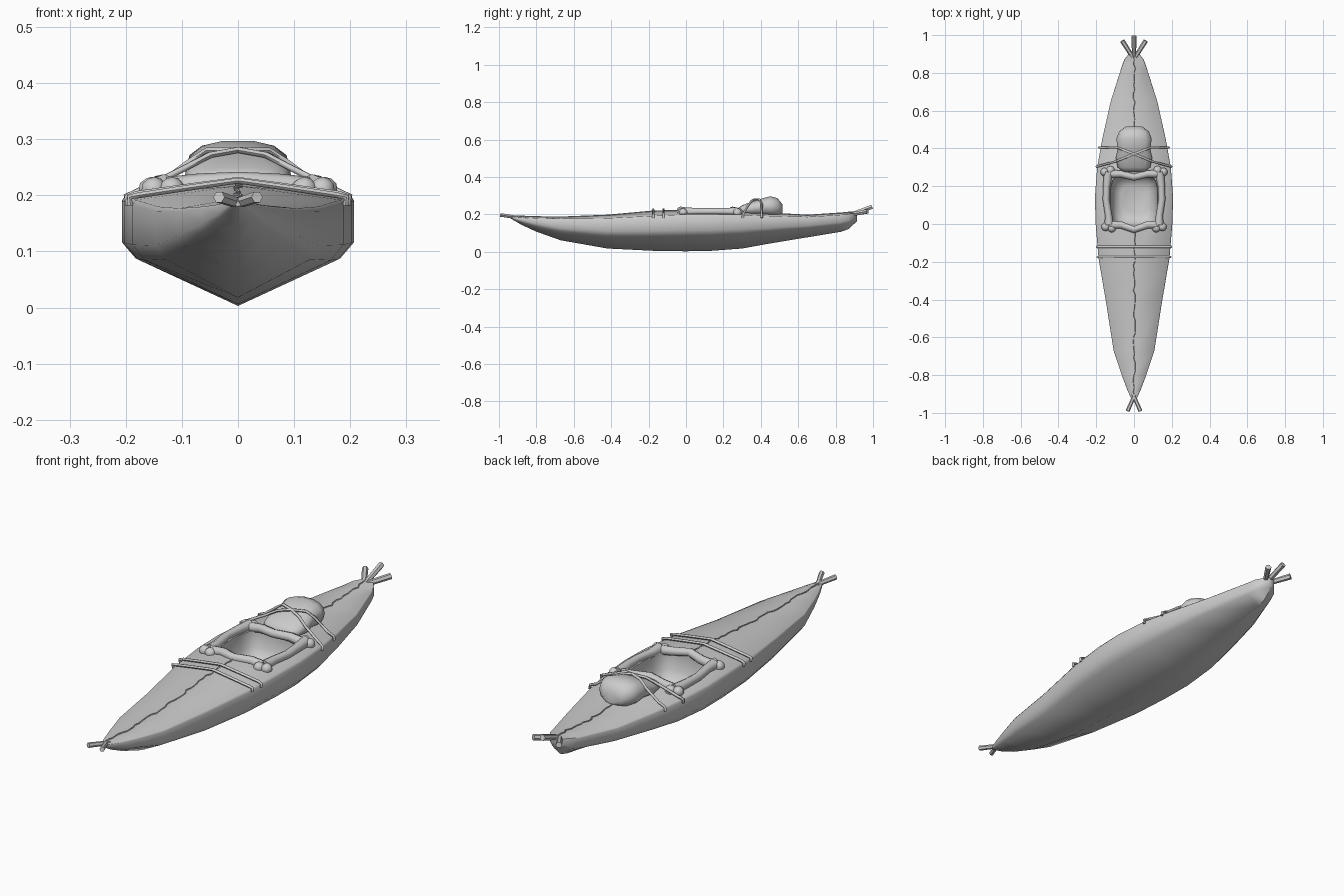
import bpy, bmesh, math, random
from mathutils import Vector

if "Cube" in bpy.data.objects:
    bpy.data.objects.remove(bpy.data.objects["Cube"])

random.seed(4)


def make(name, bm, angle=60):
    bmesh.ops.recalc_face_normals(bm, faces=bm.faces[:])
    me = bpy.data.meshes.new(name)
    bm.to_mesh(me)
    bm.free()
    ob = bpy.data.objects.new(name, me)
    bpy.context.collection.objects.link(ob)
    smooth(ob, angle)
    return ob


def smooth(ob, angle):
    bpy.ops.object.select_all(action='DESELECT')
    bpy.context.view_layer.objects.active = ob
    ob.select_set(True)
    bpy.ops.object.shade_smooth_by_angle(angle=math.radians(angle))


def loft(bm, rings):
    rows = [[bm.verts.new(p) for p in r] for r in rings]
    n = len(rows[0])
    for a, b in zip(rows, rows[1:]):
        for i in range(n):
            j = (i + 1) % n
            bm.faces.new((a[i], a[j], b[j], b[i]))
    bm.faces.new(rows[0])
    bm.faces.new(rows[-1])


def tube(bm, pts, radii, sides=8):
    pts = [Vector(p) for p in pts]
    if not isinstance(radii, (list, tuple)):
        radii = [radii] * len(pts)
    t0 = (pts[-1] - pts[0]).normalized()
    ref = Vector((0, 0, 1)) if abs(t0.z) < 0.9 else Vector((1, 0, 0))
    # horizontal binormal stays stable where a strap turns down over the edge
    side = t0.cross(ref).normalized()
    rings = []
    for i, p in enumerate(pts):
        t = (pts[min(i + 1, len(pts) - 1)] - pts[max(i - 1, 0)]).normalized()
        up = side.cross(t).normalized()
        s = t.cross(up)
        rings.append([p + radii[i] * (math.cos(a) * s + math.sin(a) * up)
                      for a in (2 * math.pi * k / sides for k in range(sides))])
    loft(bm, rings)


# Hull stations: y, half width, keel z, deck edge z, deck ridge z
ST = [(-.94, .008, .18, .189, .192), (-.88, .035, .145, .184, .190),
      (-.80, .065, .108, .18, .187), (-.67, .108, .062, .177, .185),
      (-.42, .147, .018, .18, .195), (-.18, .188, .006, .192, .217),
      (.0, .203, .003, .20, .222), (.14, .207, .006, .20, .222),
      (.30, .195, .018, .198, .216), (.45, .168, .045, .192, .206),
      (.65, .123, .078, .187, .195), (.83, .066, .108, .198, .207),
      (.87, .052, .122, .203, .211), (.915, .016, .165, .208, .214)]


def station(y):
    for a, b in zip(ST, ST[1:]):
        if a[0] <= y <= b[0]:
            f = (y - a[0]) / (b[0] - a[0])
            return [p + (q - p) * f for p, q in zip(a, b)]


def deck(x, y):
    _, w, k, e, r = station(y)
    return r + (e - r) * min(1, abs(x) / w)


rings = []
for y, w, k, e, r in ST:
    h = e - k
    half = [(w * .97, e), (w, e - .05 * h), (w, k + .57 * h), (w * .88, k + .42 * h)]
    rings.append([(0, y, r)] + [(x, y, z) for x, z in half] + [(0, y, k)]
                 + [(-x, y, z) for x, z in reversed(half)])
bm = bmesh.new()
loft(bm, rings)
hull = make("hull", bm)

# Cockpit well cut out of the deck
bm = bmesh.new()
loft(bm, [[(.125 * s * math.copysign(abs(math.cos(a)) ** .5, math.cos(a)),
            .125 + .142 * s * math.copysign(abs(math.sin(a)) ** .5, math.sin(a)), z)
           for a in (2 * math.pi * (k + .5) / 16 for k in range(16))]
          for s, z in ((1, .3), (1, .19), (.93, .14), (.8, .105), (.55, .09))])
cutter = make("cockpit_cutter", bm)
mod = hull.modifiers.new("cockpit", 'BOOLEAN')
mod.operation = 'DIFFERENCE'
mod.solver = 'EXACT'
mod.object = cutter
bpy.context.view_layer.objects.active = hull
bpy.ops.object.modifier_apply(modifier="cockpit")
bpy.data.objects.remove(cutter)
smooth(hull, 60)


# Bone frame around the cockpit
def knob(bm, p, r):
    vs = bmesh.ops.create_icosphere(bm, subdivisions=2, radius=r)["verts"]
    bmesh.ops.translate(bm, vec=p, verts=vs)


for s, label in ((-1, "left"), (1, "right")):
    bm = bmesh.new()
    tube(bm, [(s * .132, -.005, .214), (s * .135, .05, .216), (s * .148, .13, .216),
              (s * .145, .2, .216), (s * .136, .275, .213)], [.024, .019, .018, .019, .024])
    for x, y in ((.118, -.022), (.15, -.015), (.125, .285), (.155, .275)):
        knob(bm, (s * x, y, .21), .023)
    make(label + "_side_bone", bm)
for label, y, bow in (("front", -.005, -.025), ("rear", .265, -.018)):
    bm = bmesh.new()
    tube(bm, [(-.125, y, .212), (-.07, y, .22), (0, y + bow, .224),
              (.07, y, .22), (.125, y, .212)], [.021, .019, .018, .019, .021])
    make(label + "_cross_bone", bm)

# Bundle lashed behind the cockpit: y, half width, bottom, top
bag = [(.275, .055, .208, .232), (.30, .086, .20, .25), (.35, .097, .195, .268),
       (.40, .086, .193, .285), (.45, .094, .19, .298), (.49, .078, .192, .288),
       (.515, .045, .205, .255)]
bm = bmesh.new()
loft(bm, [[(w * math.copysign(abs(math.cos(a)) ** .8, math.cos(a)), y,
            (b + t) / 2 + (t - b) / 2 * math.copysign(abs(math.sin(a)) ** .8, math.sin(a)))
           for a in (2 * math.pi * k / 14 for k in range(14))] for y, w, b, t in bag])
make("bundle", bm)

# Straps across the front deck, hooked over the edges
for i, y in enumerate((-.12, -.175)):
    w = station(y)[1]
    half = [(w + .003, y, .182), (w + .005, y, .197), (w - .012, y, deck(w, y) + .008),
            (w * .5, y, deck(w * .5, y) + .008)]
    bm = bmesh.new()
    tube(bm, [(-x, yy, z) for x, yy, z in half] + [(0, y, deck(0, y) + .009)] + half[::-1], .006, 6)
    make("front_strap_%d" % (i + 1), bm)

# Crossed straps over the bundle
for s in (-1, 1):
    bm = bmesh.new()
    tube(bm, [(s * x, y, z) for x, y, z in
              ((-.197, .303, .182), (-.199, .304, .198), (-.175, .31, .209), (-.1, .33, .246),
               (-.05, .35, .272), (0, .37, .281), (.055, .392, .28), (.09, .405, .257),
               (.15, .405, .212), (.181, .405, .199), (.184, .405, .182))], .006, 6)
    make("crossed_strap_" + ("left" if s < 0 else "right"), bm)

# Stitched seam along the deck ridge
for label, y0, y1 in (("front", -.91, -.04), ("rear", .51, .89)):
    n = int((y1 - y0) / .022)
    bm = bmesh.new()
    tube(bm, [(random.uniform(-.007, .007), y, deck(0, y) + .001)
              for y in (y0 + (y1 - y0) * k / n for k in range(n + 1))], .003, 5)
    make(label + "_seam", bm)

# Pole ends sticking out at bow and stern
for i, (a, b, r) in enumerate((((.006, -.90, .184), (-.034, -.99, .197), .011),
                               ((-.006, -.90, .184), (.034, -.99, .197), .011),
                               ((-.005, .88, .20), (-.062, .97, .216), .013),
                               ((.005, .88, .20), (.062, .97, .216), .013),
                               ((0, .88, .20), (0, .995, .241), .013))):
    bm = bmesh.new()
    tube(bm, [a, b], [r * .85, r], 6)
    make(("bow_pole_%d" if i < 2 else "stern_pole_%d") % (i + 1), bm, 35)
